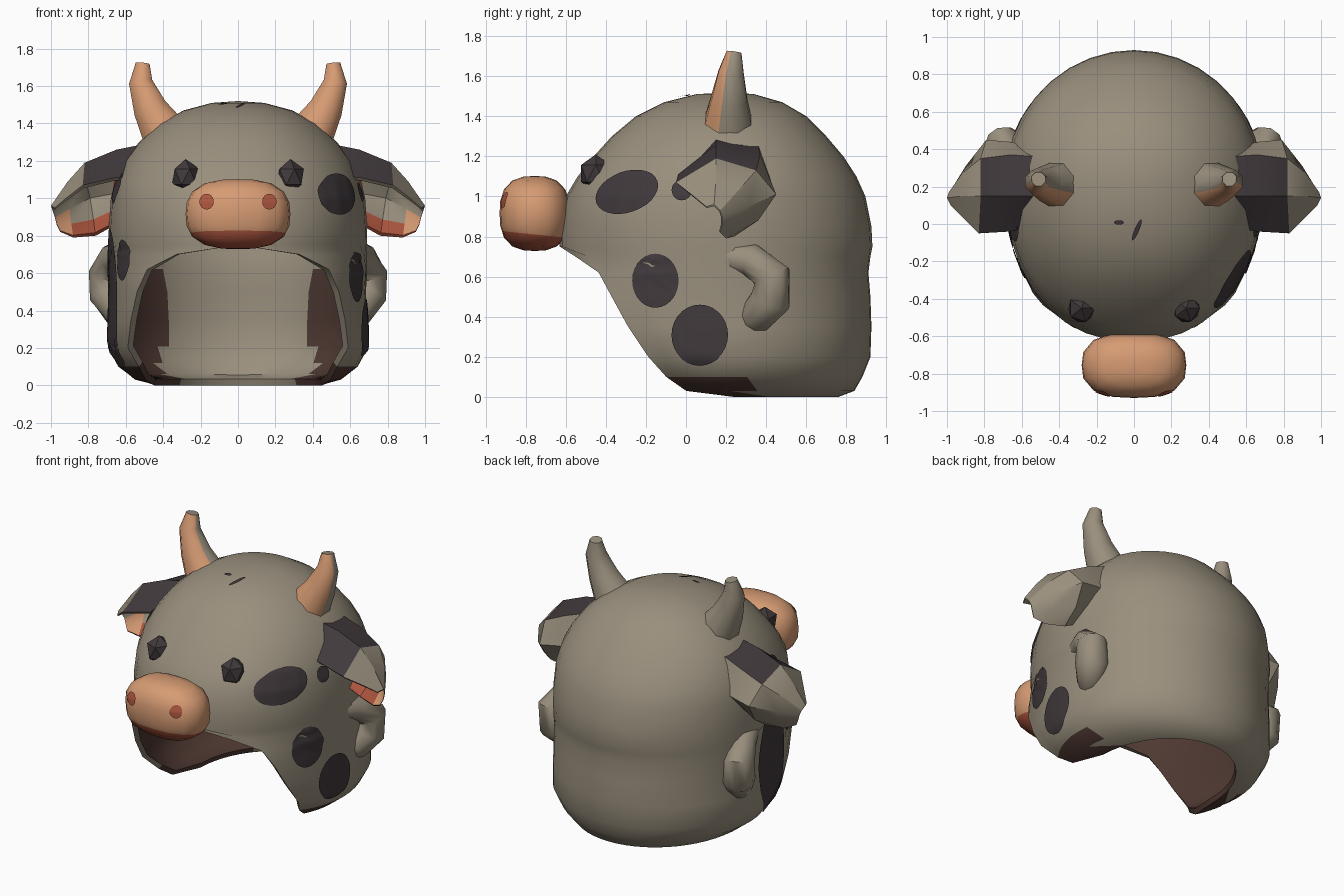
import bpy, bmesh, math
from mathutils import Vector
from mathutils.bvhtree import BVHTree

if "Cube" in bpy.data.objects:
    bpy.data.objects.remove(bpy.data.objects["Cube"])


def material(name, rgb):
    m = bpy.data.materials.new(name)
    lin = [(c / 255 / 12.92) if c < 10 else ((c / 255 + 0.055) / 1.055) ** 2.4 for c in rgb]
    m.diffuse_color = (*lin, 1)
    m.use_nodes = True
    m.node_tree.nodes["Principled BSDF"].inputs["Base Color"].default_value = m.diffuse_color
    return m


HIDE, PEACH, RED, BLACK, BROWN = range(5)
MATS = [material("hide_beige", (153, 143, 125)), material("peach", (214, 155, 115)),
        material("brick_red", (172, 85, 62)), material("spot_black", (65, 57, 60)),
        material("lining_brown", (78, 56, 49))]


def finish(name, bm, angle=40, recalc=True):
    if recalc:
        bmesh.ops.recalc_face_normals(bm, faces=bm.faces)
    me = bpy.data.meshes.new(name)
    bm.to_mesh(me)
    bm.free()
    for m in MATS:
        me.materials.append(m)
    ob = bpy.data.objects.new(name, me)
    bpy.context.collection.objects.link(ob)
    bpy.ops.object.select_all(action='DESELECT')
    ob.select_set(True)
    bpy.context.view_layer.objects.active = ob
    if angle:
        bpy.ops.object.shade_smooth_by_angle(angle=math.radians(angle))
    return ob


def spow(v, p):
    return math.copysign(abs(v) ** p, v)


# Head shell: stacked rings, left open around the face and underneath
# z, half width, back y, front y, opening half angle from the front
LEVELS = [(0, .45, .76, -.3, 92), (.03, .55, .84, -.28, 64), (.1, .64, .88, -.35, 56),
          (.2, .695, .92, -.55, 58), (.35, .69, .925, -.69, 56), (.5, .685, .92, -.74, 52),
          (.62, .69, .91, -.68, 44), (.7, .69, .92, -.64, 27), (.75, .69, .93, -.63, 0),
          (.85, .69, .925, -.63, 0), (1.0, .68, .895, -.60, 0), (1.1, .655, .85, -.54, 0),
          (1.2, .605, .785, -.46, 0), (1.3, .53, .70, -.37, 0), (1.4, .42, .60, -.25, 0),
          (1.47, .29, .48, -.11, 0), (1.51, .14, .34, .05, 0), (1.52, 0, .22, .22, 0)]
YC, SEG = .22, 36
bm = bmesh.new()
rows = []
for z, a, yb, yf, t0 in LEVELS:
    row = []
    for i in range(SEG + 1):
        t = math.radians(t0 + (360 - 2 * t0) * i / SEG)
        c = math.cos(t)
        p = 1 - .09 * min(1, max(0, (z - .5) / .3)) if c > 0 else 1
        c = spow(c, p)
        row.append(bm.verts.new((a * spow(math.sin(t), p),
                                 YC - c * ((YC - yf) if c > 0 else (yb - YC)), z)))
    rows.append(row)
for r0, r1 in zip(rows, rows[1:]):
    for i in range(SEG):
        bm.faces.new((r0[i], r0[i + 1], r1[i + 1], r1[i]))
bmesh.ops.remove_doubles(bm, verts=bm.verts, dist=.0005)
bmesh.ops.recalc_face_normals(bm, faces=bm.faces)
top = max(bm.faces, key=lambda f: f.calc_center_median().z)
if top.normal.z < 0:
    bmesh.ops.reverse_faces(bm, faces=bm.faces)
head = finish("head_shell", bm, angle=0, recalc=False)
mod = head.modifiers.new("wall", 'SOLIDIFY')
mod.thickness, mod.offset = .035, -1
bpy.ops.object.modifier_apply(modifier="wall")
for f in head.data.polygons:
    c = f.center
    inner = f.normal.dot(c - Vector((0, YC, .7))) < 0
    if (inner and (c.y < .6 or (abs(c.x) > .4 and c.z < .65))) or (c.z < .1 and c.y < .3):
        f.material_index = BROWN
bpy.ops.object.shade_smooth_by_angle(angle=math.radians(40))


def tree(ob):
    return BVHTree.FromPolygons([v.co for v in ob.data.vertices],
                                [list(p.vertices) for p in ob.data.polygons])


def decal(name, bvh, axis, cu, cv, ru, rv, mat, tilt=0):
    """Thin round patch projected on a surface along axis."""
    d = Vector(axis)
    u = Vector((0, 1, 0)) if d.x else Vector((1, 0, 0))
    v = Vector((0, 1, 0)) if d.z else Vector((0, 0, 1))
    ct, st = math.cos(tilt), math.sin(tilt)
    b = bmesh.new()

    def hit(r, t):
        x, y = ru * r * math.cos(t), rv * r * math.sin(t)
        o = u * (cu + x * ct - y * st) + v * (cv + x * st + y * ct) + d * 3
        loc, n, _, _ = bvh.ray_cast(o, -d)
        return b.verts.new(loc + (n if n.dot(d) > 0 else -n) * .009) if loc else None

    n = 28
    rings = [[hit(r, math.tau * i / n) for i in range(n)] for r in (.1, .25, .4, .55, .7, .85, 1)]
    faces = [rings[0]]
    for a, c in zip(rings, rings[1:]):
        faces += [[a[i], c[i], c[(i + 1) % n], a[(i + 1) % n]] for i in range(n)]
    for f in faces:
        if all(f):
            face = b.faces.new(f)
            face.normal_update()
            face.material_index = mat
            if face.normal.dot(d) < 0:
                face.normal_flip()
    finish(name, b, recalc=False)


# Hide spots on both sides and two small marks on the crown
hb = tree(head)
R, L, UP, FRONT = (1, 0, 0), (-1, 0, 0), (0, 0, 1), (0, -1, 0)
for i, (ax, y, z, ry, rz, tilt) in enumerate([
        (R, -.15, .58, .115, .135, 0), (R, .07, .31, .14, .15, 0), (R, -.29, 1.02, .16, .10, .35),
        (R, -.02, 1.03, .05, .05, 0), (L, -.21, .67, .08, .11, 0), (L, .04, .47, .17, .37, 0),
        (L, -.02, 1.05, .07, .08, 0), (UP, -.08, .01, .025, .012, 0), (UP, .015, -.03, .012, .06, -.4)]):
    decal(f"spot_{i + 1}", hb, ax, y, z, ry, rz, BLACK, tilt)

# Muzzle: squared-off ball, red below the mouth line
bm = bmesh.new()
bmesh.ops.create_uvsphere(bm, u_segments=16, v_segments=10, radius=1)
for v in bm.verts:
    k = sum(abs(c) ** 2.7 for c in v.co) ** (1 / 2.7)
    v.co = Vector((v.co.x / k * .28, v.co.y / k * .175 - .755, v.co.z / k * .187 + .915))
bmesh.ops.bisect_plane(bm, geom=bm.verts[:] + bm.edges[:] + bm.faces[:],
                       plane_co=(0, -.9, .825), plane_no=(0, .1, 1))
for f in bm.faces:
    c = f.calc_center_median()
    f.material_index = RED if c.z + .1 * (c.y + .9) < .825 else PEACH
muzzle = finish("muzzle", bm, 35)
mb = tree(muzzle)


def sweep(name, path, sides, ref, rule):
    """Tapered tube through (x, y, z, radius) points."""
    b = bmesh.new()
    pts = [Vector(p[:3]) for p in path]
    rings = []
    for i, p in enumerate(pts):
        t = (pts[min(i + 1, len(pts) - 1)] - pts[max(i - 1, 0)]).normalized()
        s = t.cross(Vector(ref)).normalized()
        w = s.cross(t)
        rings.append([b.verts.new(p + (s * math.cos(a) + w * math.sin(a)) * path[i][3])
                      for a in (math.tau * (k + .5) / sides for k in range(sides))])
    for a, c in zip(rings, rings[1:]):
        for k in range(sides):
            b.faces.new((a[k], a[(k + 1) % sides], c[(k + 1) % sides], c[k]))
    b.faces.new(rings[0])
    b.faces.new(rings[-1])
    bmesh.ops.recalc_face_normals(b, faces=b.faces)
    for f in b.faces:
        f.material_index = rule(f)
    return finish(name, b, 45)


def horn_rule(f):
    return PEACH if f.normal.y < -.1 and f.normal.z < .8 else HIDE


# Cow ear sections from root to tip: front edge, top, upper back, back, lower back, lower edge
EAR = [[(.54, -.02, 1.12), (.50, .15, 1.29), (.52, .36, 1.26), (.57, .42, 1.04), (.59, .32, .95), (.60, .22, .88)],
       [(.66, -.04, 1.11), (.65, .15, 1.26), (.66, .37, 1.21), (.67, .44, 1.03), (.67, .35, .93), (.67, .23, .85)],
       [(.83, -.05, 1.07), (.82, .15, 1.19), (.82, .35, 1.13), (.79, .45, 1.01), (.77, .36, .88), (.76, .24, .80)],
       [(.92, .04, 1.00), (.91, .15, 1.09), (.92, .27, 1.04), (.90, .31, .95), (.89, .26, .86), (.88, .20, .79)],
       [(.98, .10, .95), (1.0, .14, .96), (.99, .17, .93), (.98, .18, .90), (.97, .18, .86), (.95, .17, .82)]]
# Ear lining by section, from top strip to lower strip
INNER = [[HIDE, HIDE, RED, RED, RED], [HIDE, HIDE, HIDE, HIDE, RED],
         [HIDE, HIDE, HIDE, HIDE, RED], [HIDE, HIDE, HIDE, PEACH, PEACH]]


def cow_ear(name, s):
    b = bmesh.new()
    outer, inner = [], []
    for sec in EAR:
        ps = [Vector((x * s, y, z)) for x, y, z in sec]
        mid = (ps[0] + ps[-1]) / 2
        outer.append([b.verts.new(p) for p in ps])
        inner.append([b.verts.new(p.lerp(mid, .12)) for p in ps])
    for i in range(4):
        for k in range(5):
            for g, mat in ((outer, BLACK if i < 2 and k < 2 else HIDE), (inner, INNER[i][k])):
                f = b.faces.new((g[i][k], g[i + 1][k], g[i + 1][k + 1], g[i][k + 1]))
                f.material_index = mat
        for k in (0, 5):
            f = b.faces.new((outer[i][k], outer[i + 1][k], inner[i + 1][k], inner[i][k]))
            f.material_index = RED if k else HIDE
    for i in (0, 4):
        for k in range(5):
            b.faces.new((outer[i][k], outer[i][k + 1], inner[i][k + 1], inner[i][k]))
    finish(name, b, 30)


for s, side in ((1, "right"), (-1, "left")):
    cow_ear(f"cow_ear_{side}", s)
    sweep(f"horn_{side}", [(.40 * s, .21, 1.36, .13), (.47 * s, .215, 1.48, .098),
                           (.52 * s, .225, 1.62, .068), (.51 * s, .24, 1.72, .04)],
          8, (0, 1, 0), horn_rule)
    # Lower curled ear on the side of the head
    sweep(f"side_ear_{side}", [(.60 * s, .20, .70, .08), (.66 * s, .33, .68, .085),
                               (.70 * s, .43, .60, .098), (.69 * s, .42, .48, .105),
                               (.64 * s, .35, .40, .088), (.58 * s, .29, .36, .055)],
          10, (1, 0, 0), lambda f: HIDE)
    # Eye
    bm = bmesh.new()
    bmesh.ops.create_icosphere(bm, subdivisions=1, radius=.095)
    for v in bm.verts:
        v.co = Vector((v.co.x * .85 + .28 * s, v.co.y * .9 - .45, v.co.z + 1.115))
    for f in bm.faces:
        f.material_index = BLACK
    finish(f"eye_{side}", bm, 20)
    decal(f"nostril_{side}", mb, FRONT, .165 * s, .98, .038, .04, RED)
